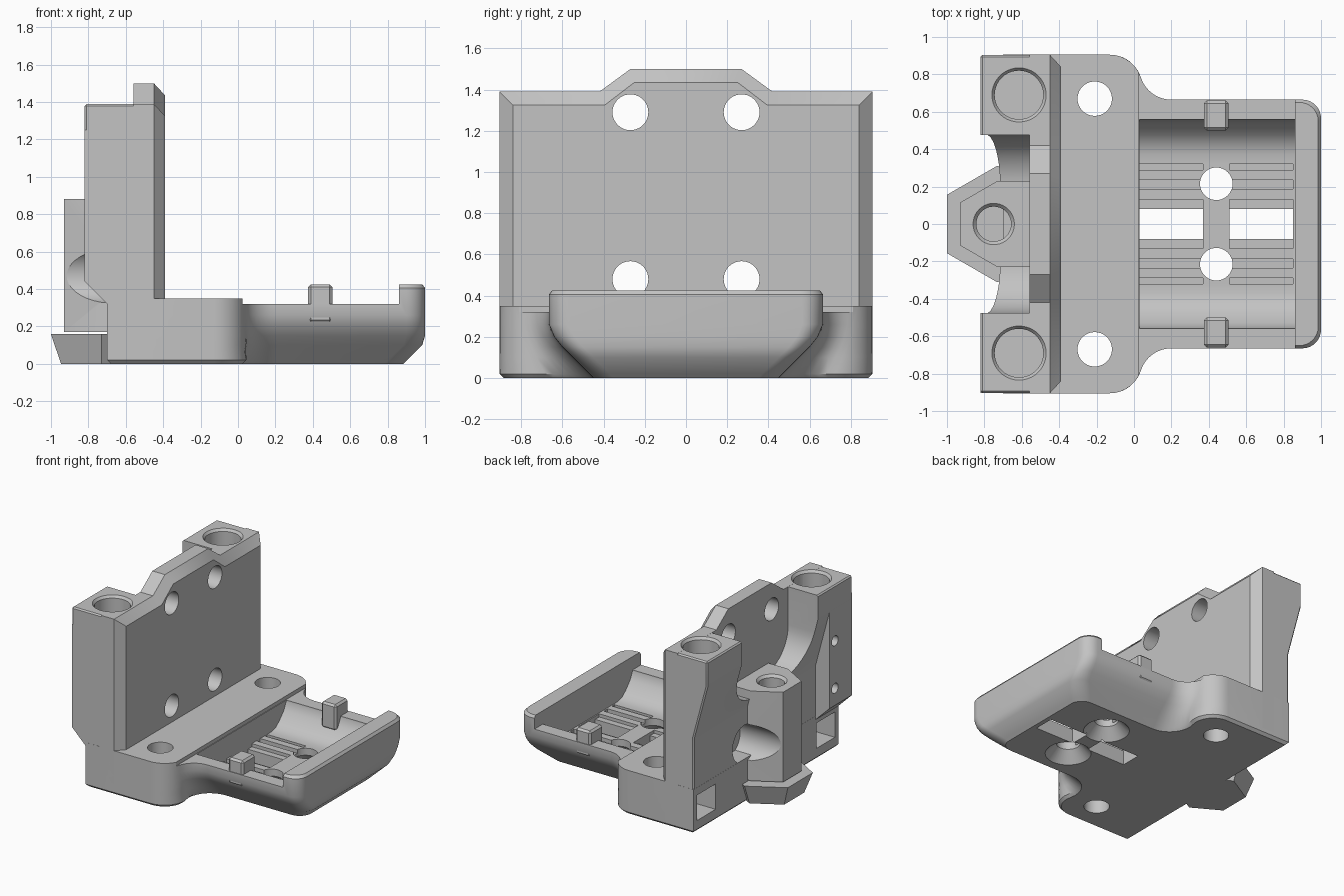
import bpy, bmesh
from math import sin, cos, pi, atan2, sqrt, radians

if "Cube" in bpy.data.objects:
    bpy.data.objects.remove(bpy.data.objects["Cube"])

grey = bpy.data.materials.new("light grey plastic")
grey.use_nodes = True
colour = (0.55, 0.55, 0.55, 1)
grey.diffuse_color = colour
grey.node_tree.nodes["Principled BSDF"].inputs["Base Color"].default_value = colour


def loft(name, rings):
    """Closed solid through matching rings of points."""
    bm = bmesh.new()
    rows = [[bm.verts.new(p) for p in ring] for ring in rings]
    n = len(rows[0])
    for a, b in zip(rows, rows[1:]):
        for i in range(n):
            j = (i + 1) % n
            bm.faces.new((a[i], a[j], b[j], b[i]))
    bm.faces.new(rows[0][::-1])
    bm.faces.new(rows[-1])
    bmesh.ops.recalc_face_normals(bm, faces=bm.faces)
    mesh = bpy.data.meshes.new(name)
    bm.to_mesh(mesh)
    bm.free()
    mesh.materials.append(grey)
    obj = bpy.data.objects.new(name, mesh)
    bpy.context.collection.objects.link(obj)
    return obj


def place(axis, u, v, t):
    return {"x": (t, u, v), "y": (u, t, v), "z": (u, v, t)}[axis]


def prism(name, axis, profile, lo, hi):
    return loft(name, [[place(axis, u, v, t) for u, v in profile] for t in (lo, hi)])


def box(name, x, y, z):
    return prism(name, "z", [(x[0], y[0]), (x[1], y[0]), (x[1], y[1]), (x[0], y[1])], *z)


def arc(cx, cy, r, start, end, n=8):
    return [(cx + r * cos(start + (end - start) * i / n),
             cy + r * sin(start + (end - start) * i / n)) for i in range(n + 1)]


def turned(name, axis, u, v, stations, sides=40, turn=0.0):
    """Round or many-sided solid: stations are (position, radius)."""
    return loft(name, [[place(axis, a, b, t) for a, b in
                        arc(u, v, r, turn, turn + 2 * pi, sides)[:-1]] for t, r in stations])


def apply(obj, mod):
    bpy.context.view_layer.objects.active = obj
    bpy.ops.object.modifier_apply(modifier=mod.name)


def bevel(obj, width):
    mod = obj.modifiers.new("bevel", "BEVEL")
    mod.width, mod.segments = width, 1
    apply(obj, mod)


def cut(obj, cutters):
    for cutter in cutters:
        mod = obj.modifiers.new("cut", "BOOLEAN")
        mod.operation, mod.solver, mod.object = "DIFFERENCE", "EXACT", cutter
        apply(obj, mod)


def mirrored(half):
    return half + [(u, -v) for u, v in reversed(half)]


def outline(w, e, d):
    """Plan of the wide base flowing through fillets into the tray."""
    cx, cy, r, rc = -0.13, 0.73, 0.175 - d, 0.17 + d
    dy = w + rc - cy
    dx = sqrt((r + rc) ** 2 - dy ** 2)
    a = atan2(dy, dx)
    half = [(-0.7 + d, 0.905 - d)] + arc(cx, cy, r, pi / 2, a)
    half += arc(cx + dx, cy + dy, rc, a + pi, 1.5 * pi)[1:]
    half += arc(e - 0.1, w - 0.1, 0.1, pi / 2, 0)
    return mirrored(half)


# Base and tray: one loft, narrowing towards the bottom
levels = [(0, .45, .885, .02), (.02, .47, .905, 0), (.1, .55, .985, 0), (.15, .6, 1, 0),
          (.2, .64, 1, 0), (.26, .665, 1, 0), (.405, .665, 1, 0), (.425, .65, .985, 0)]
base = loft("base_tray", [[(x, y, z) for x, y in outline(w, e, d)] for z, w, e, d in levels])

# Tray cutters: lowered tops, hollow, slots, grooves and screw holes
floor = 0.14
hollow = [(y, z) for z, y in mirrored([(.6, .56), (.31, .56), (.25, .53), (.19, .475),
                                       (.155, .43), (floor, .37)])]
tray_cutters = [box("base_top_cutter", (-2, .03), (-2, 2), (.35, 1)),
                box("rim_top_cutter", (.025, .86), (-2, 2), (.32, 1)),
                prism("hollow_cutter", "x", hollow, .03, .86)]
for x in ((.03, .37), (.51, .85)):
    tray_cutters.append(box("slot_cutter", x, (-.08, .08), (-.1, .3)))
    tray_cutters.append(box("slot_step_cutter", x, (-.13, .13), (.115, .3)))
    for s in (1, -1):
        for a, b in ((.187, .235), (.29, .32)):
            tray_cutters.append(box("groove_cutter", x, sorted((s * a, s * b)), (.11, .3)))
for s in (1, -1):
    tray_cutters.append(turned("tray_screw_cutter", "z", .44, s * .215,
                               [(-.01, .175), (.085, .087), (.4, .087)]))
    tray_cutters.append(turned("base_screw_cutter", "z", -.21, s * .67,
                               [(-.1, .092), (.6, .092)]))

# Front plate with a raised middle and chamfered edges
def plate_ring(x, d):
    half = [(.05, .905 - d), (1.39 - d, .905 - d), (1.39 - d, .42 - d * .4), (1.5 - d, .27 - d * .3)]
    return [(x, y, z) for z, y in mirrored(half)]


plate = loft("upright_plate", [plate_ring(-.56, 0), plate_ring(-.45, 0), plate_ring(-.39, .065)])

# Two posts joined by a web, with a sloping rear face
side = [(-.699, .03), (-.699, .75), (-.82, 1.2), (-.82, 1.389), (-.5, 1.389), (-.5, .03)]
posts = prism("post_pair", "y", side, -.904, .904)
bevel(posts, .01)

# Straight block that fills out the front post below the slope
block_side = [(-.698, .03), (-.698, .32), (-.82, .44), (-.82, 1.25), (-.6, 1.25), (-.6, .03)]
block = prism("front_post_block", "y", block_side, -.904, -.62)

# Opening between the posts, rounded at its lower corners
gap_half = [(1.7, .477)] + [(.81 + .28 * (1 - sin(t)), .197 + .28 * cos(t))
                            for t in [radians(9 * i) for i in range(11)]]
gap = prism("post_gap_cutter", "x", [(y, z) for z, y in mirrored(gap_half)], -1.2, -.56)

# Six-sided screw pillar and its foot
pillar_plan = mirrored([(-.93, .115), (-.73, .23), (-.56, .23)])
pillar = prism("screw_pillar", "z", pillar_plan, .17, .88)
foot = turned("hex_foot", "z", -.73, 0, [(0, .25), (.16, .312)], 6, pi / 2)

# Body cutters: pillar hole, sockets, nut windows, plate screws and head clearance
pillar_hole = turned("pillar_hole_cutter", "z", -.75, 0,
                     [(.2, .093), (.86, .093), (.885, .115), (1.2, .115)])
sockets, windows, screws, heads = [], [], [], []
for s in (1, -1):
    sockets.append(turned("socket_cutter", "z", -.615, s * .69,
                          [(1.15, .13), (1.37, .13), (1.392, .147), (1.7, .147)]))
    windows.append(box("nut_window_cutter", (-.9, -.45), sorted((s * .63, s * .86)), (.09, .29)))
    for z in (.48, 1.29):
        screws.append(turned("plate_screw_cutter", "x", s * .27, z, [(-1.1, .087), (-.2, .087)]))
    heads.append(turned("screw_head_cutter", "x", s * .27, .47, [(-1.2, .147), (-.56, .147)]))
vents = [turned("vent_cutter", "x", -.69, z, [(-1, .04), (-.6, .04)]) for z in (.575, .95)]

# Tabs standing on the tray rims
tabs = []
for s, label in ((1, "back"), (-1, "front")):
    tab = box(label + "_tab", (.375, .505), sorted((s * .5, s * .66)), (.22, .425))
    bevel(tab, .015)
    tabs.append(tab)

cut(base, tray_cutters + windows)
cut(plate, sockets + windows + screws)
cut(posts, [gap, pillar_hole] + sockets + windows + screws + heads + vents)
cut(block, sockets + windows + vents)
cut(pillar, [pillar_hole] + heads)

for cutter in tray_cutters + sockets + windows + screws + heads + vents + [gap, pillar_hole]:
    bpy.data.objects.remove(cutter)

# Smooth the curves and keep the machined edges crisp
bpy.ops.object.select_all(action="DESELECT")
for part in [base, plate, posts, block, pillar, foot] + tabs:
    part.select_set(True)
bpy.context.view_layer.objects.active = base
bpy.ops.object.shade_smooth_by_angle(angle=radians(30))
